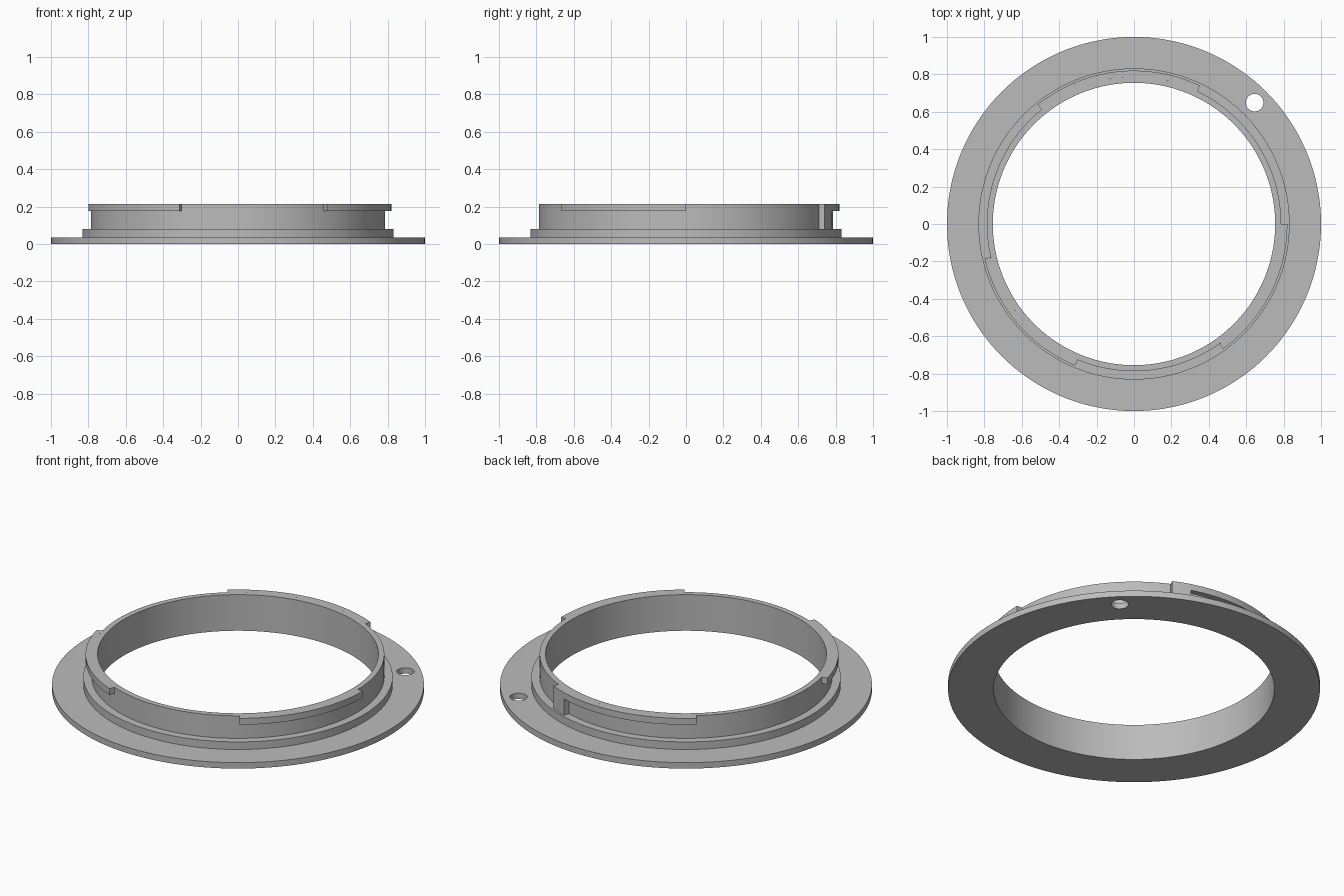
import bpy
import bmesh
import math

if "Cube" in bpy.data.objects:
    bpy.data.objects.remove(bpy.data.objects["Cube"])

SEGMENTS = 144
INNER_R, TUBE_R, STEP_R, TAB_R = 0.755, 0.787, 0.832, 0.82
FLANGE_TOP, STEP_TOP, TAB_BOTTOM, TOP = 0.035, 0.08, 0.176, 0.214

metal = bpy.data.materials.new("grey_metal")
metal.diffuse_color = (0.5, 0.5, 0.5, 1)
metal.use_nodes = True
metal.node_tree.nodes["Principled BSDF"].inputs["Base Color"].default_value = metal.diffuse_color


def sweep(name, profile, start=0.0, end=360.0):
    """Sweep a closed (radius, height) profile around z between two angles."""
    closed = end - start >= 360
    steps = SEGMENTS if closed else max(2, round((end - start) / 360 * SEGMENTS))
    bm = bmesh.new()
    rings = []
    for i in range(steps if closed else steps + 1):
        a = math.radians(start + (end - start) * i / steps)
        rings.append([bm.verts.new((r * math.cos(a), r * math.sin(a), z))
                      for r, z in profile])
    n = len(profile)
    for i in range(steps):
        a, b = rings[i], rings[(i + 1) % len(rings)]
        for j in range(n):
            k = (j + 1) % n
            bm.faces.new((a[j], b[j], b[k], a[k]))
    if not closed:
        bm.faces.new(rings[0])
        bm.faces.new(rings[-1])
    bmesh.ops.recalc_face_normals(bm, faces=bm.faces)
    mesh = bpy.data.meshes.new(name)
    bm.to_mesh(mesh)
    bm.free()
    mesh.materials.append(metal)
    obj = bpy.data.objects.new(name, mesh)
    bpy.context.collection.objects.link(obj)
    return obj


def activate(obj):
    bpy.ops.object.select_all(action='DESELECT')
    obj.select_set(True)
    bpy.context.view_layer.objects.active = obj


def block(r0, r1, z0, z1):
    return [(r0, z0), (r1, z0), (r1, z1), (r0, z1)]


# Flange, step and tube turned as one ring
ring = sweep("mount_ring", [
    (INNER_R, 0), (1, 0), (1, FLANGE_TOP), (STEP_R, FLANGE_TOP),
    (STEP_R, STEP_TOP), (TUBE_R, STEP_TOP), (TUBE_R, TOP), (INNER_R, TOP)])

# Locking pin hole through the flange
bpy.ops.mesh.primitive_cylinder_add(vertices=32, radius=0.047, depth=0.3,
                                    location=(0.645, 0.649, 0))
cutter = bpy.context.object
cutter.name = "pin_hole_cutter"
cutter.hide_render = True
cut = ring.modifiers.new("pin_hole", 'BOOLEAN')
cut.operation = 'DIFFERENCE'
cut.solver = 'EXACT'
cut.object = cutter
activate(ring)
bpy.ops.object.modifier_apply(modifier=cut.name)
bpy.data.objects.remove(cutter)

# Three bayonet tabs around the rim
parts = [ring]
for label, start, end in (("back", 72, 129), ("left", 193, 247.5), ("right", 305.5, 360)):
    parts.append(sweep(f"bayonet_tab_{label}",
                       block(TUBE_R, TAB_R, TAB_BOTTOM, TOP), start, end))

# Full height stop at the end of the back tab
parts.append(sweep("rotation_stop", block(TUBE_R, TAB_R, STEP_TOP, TOP), 64.5, 72))

# Smooth walls with crisp edges
for obj in parts:
    activate(obj)
    bpy.ops.object.shade_smooth_by_angle(angle=math.radians(30))
